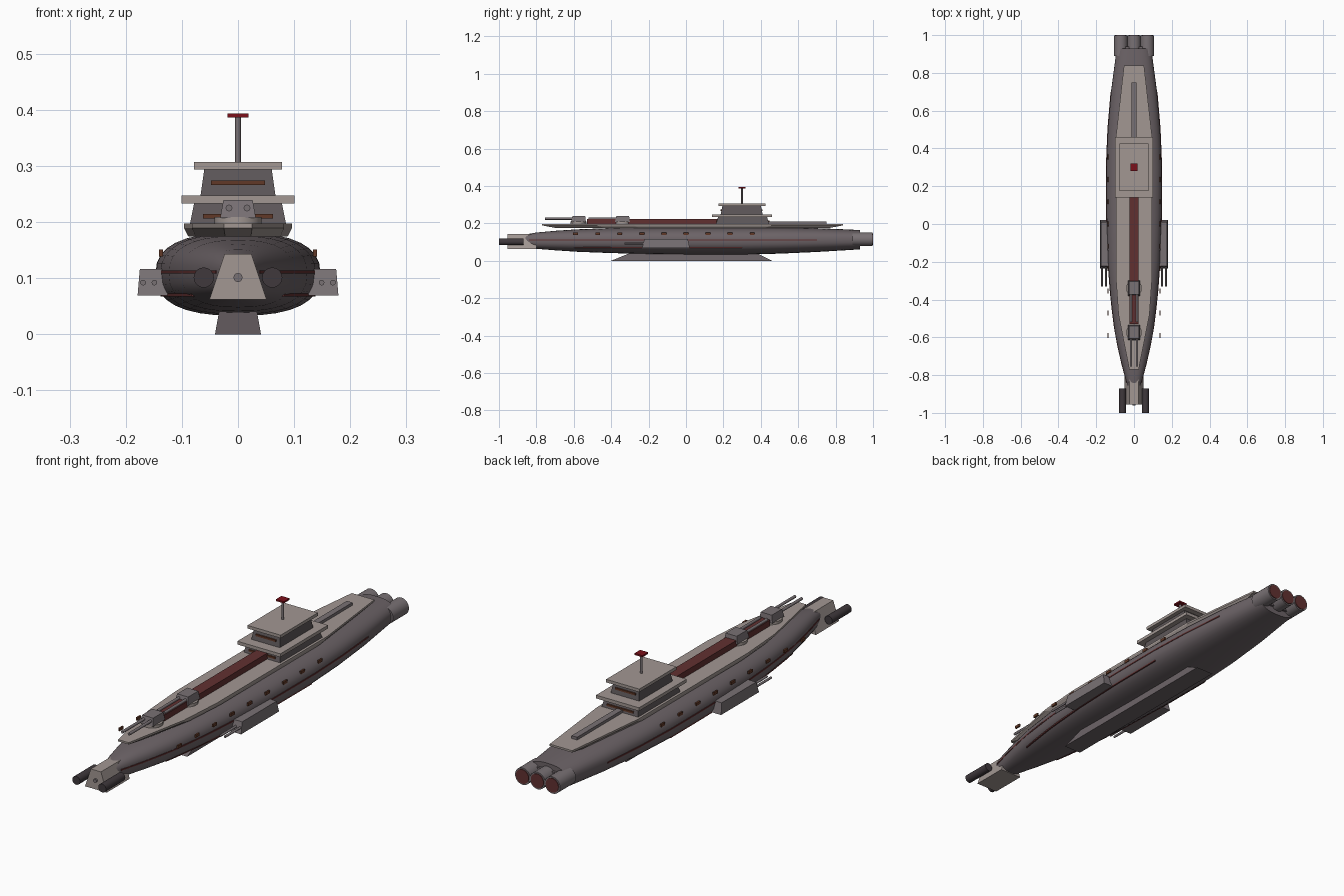
import bpy, bmesh, math
from math import sin, cos, pi

if "Cube" in bpy.data.objects:
    bpy.data.objects.remove(bpy.data.objects["Cube"])


def material(name, r, g, b):
    m = bpy.data.materials.new(name)
    m.diffuse_color = (r, g, b, 1)
    m.use_nodes = True
    m.node_tree.nodes["Principled BSDF"].inputs["Base Color"].default_value = m.diffuse_color
    return m


HULL = material("hull_grey", 0.15, 0.125, 0.135)
PLATE = material("pale_plate", 0.36, 0.31, 0.29)
TOWER = material("tower_dark", 0.11, 0.095, 0.10)
GUN = material("gun_grey", 0.19, 0.165, 0.175)
BLACK = material("tube_dark", 0.05, 0.04, 0.045)
RED = material("dark_red", 0.12, 0.03, 0.03)
BRIGHT = material("signal_red", 0.2, 0.005, 0.01)
AMBER = material("window_amber", 0.12, 0.04, 0.02)


def make(name, verts, faces, mat, smooth=False):
    me = bpy.data.meshes.new(name)
    me.from_pydata(verts, [], faces)
    bm = bmesh.new()
    bm.from_mesh(me)
    bmesh.ops.recalc_face_normals(bm, faces=bm.faces)
    for f in bm.faces:
        f.smooth = smooth
    if smooth:
        for e in bm.edges:
            if len(e.link_faces) == 2 and e.calc_face_angle() > 0.7:
                e.smooth = False
    bm.to_mesh(me)
    bm.free()
    me.materials.append(mat)
    ob = bpy.data.objects.new(name, me)
    bpy.context.collection.objects.link(ob)
    return ob


def loft(name, rings, mat, smooth=False):
    # skin equal-length rings and cap both ends
    n = len(rings[0])
    faces = [(i * n + j, i * n + (j + 1) % n, (i + 1) * n + (j + 1) % n, (i + 1) * n + j)
             for i in range(len(rings) - 1) for j in range(n)]
    faces += [tuple(range(n)), tuple(range((len(rings) - 1) * n, len(rings) * n))]
    return make(name, [v for r in rings for v in r], faces, mat, smooth)


def rect(x0, x1, y0, y1, z):
    return [(x0, y0, z), (x1, y0, z), (x1, y1, z), (x0, y1, z)]


def block(name, bottom, top, z0, z1, mat):
    # box or frustum from two (x0, x1, y0, y1) rectangles
    return loft(name, [rect(*bottom, z0), rect(*top, z1)], mat)


def box(name, x0, x1, y0, y1, z0, z1, mat):
    return block(name, (x0, x1, y0, y1), (x0, x1, y0, y1), z0, z1, mat)


def rod(name, x, z, y0, y1, r, mat, n=16):
    ring = [(x + r * cos(2 * pi * k / n), z + r * sin(2 * pi * k / n)) for k in range(n)]
    return loft(name, [[(a, y, b) for a, b in ring] for y in (y0, y1)], mat, True)


def post(name, x, y, z0, z1, r, mat, n=16):
    ring = [(x + r * cos(2 * pi * k / n), y + r * sin(2 * pi * k / n)) for k in range(n)]
    return loft(name, [[(a, b, z) for a, b in ring] for z in (z0, z1)], mat, True)


# Hull: stations of y, half width, bottom z, top z
STATIONS = [(-0.87, .030, .074, .138), (-0.80, .050, .064, .151), (-0.70, .075, .056, .160),
            (-0.58, .100, .048, .168), (-0.40, .123, .041, .175), (-0.20, .138, .036, .179),
            (0.05, .146, .033, .181), (0.30, .147, .033, .181), (0.50, .139, .038, .179),
            (0.70, .122, .047, .174), (0.85, .102, .056, .168), (0.93, .092, .061, .164)]
EXP = 2.5


def spow(v):
    return math.copysign(abs(v) ** (2 / EXP), v)


N = 32
rings = []
for y, w, b, t in STATIONS:
    c, h = (b + t) / 2, (t - b) / 2
    rings.append([(w * spow(cos(2 * pi * k / N)), y, c + h * spow(sin(2 * pi * k / N)))
                  for k in range(N)])
loft("hull", rings, HULL, True)


def hull_x(y, z):
    # half width of the hull at a given length and height
    for a, b in zip(STATIONS, STATIONS[1:]):
        if a[0] <= y <= b[0]:
            f = (y - a[0]) / (b[0] - a[0])
            _, w, lo, hi = [p + (q - p) * f for p, q in zip(a, b)]
            u = min(1, abs(2 * (z - (lo + hi) / 2) / (hi - lo)))
            return w * (1 - u ** EXP) ** (1 / EXP)


# Red hull stripes following the sides
for tag, s in (("left", -1), ("right", 1)):
    for name, z, y0, y1 in (("upper", .111, -.84, .70), ("lower", .070, -.60, .30)):
        strip = []
        for i in range(17):
            y = y0 + (y1 - y0) * i / 16
            x = hull_x(y, z)
            strip.append([(s * (x - .008), y, z - .003), (s * (x + .002), y, z - .003),
                          (s * (x + .002), y, z + .003), (s * (x - .008), y, z + .003)])
        loft(f"{name}_stripe_{tag}", strip, RED)

# Keel and deck
block("keel", (-.041, .041, -.40, .46), (-.033, .033, -.29, .37), 0, .045, HULL)
half = [(.053, .84), (.096, .46), (.096, -.28), (.082, -.48), (.025, -.77)]
outline = half + [(-x, y) for x, y in reversed(half)]
loft("deck", [[(x * .92, .03 + (y - .03) * .9, .174) for x, y in outline],
              [(x, y, .189) for x, y in outline],
              [(x, y, .197) for x, y in outline]], PLATE)
box("deck_spine", -.025, .025, -.53, .17, .195, .222, RED)
box("stern_rail", -.013, .013, .44, .75, .195, .209, GUN)

# Command tower
block("tower_lower", (-.086, .086, .16, .445), (-.078, .078, .172, .433), .195, .235, TOWER)
box("tower_lower_roof", -.101, .101, .14, .46, .233, .247, PLATE)
block("tower_upper", (-.067, .067, .185, .41), (-.060, .060, .195, .40), .246, .295, TOWER)
box("tower_upper_roof", -.078, .078, .175, .425, .294, .307, PLATE)
post("mast", 0, .30, .306, .388, .005, GUN, 12)
box("mast_head", -.019, .019, .281, .319, .386, .393, BRIGHT)
for y, tag in ((.1635, "front"), (.4415, "back")):
    box(f"lower_window_{tag}", -.062, .062, y - .004, y + .004, .206, .214, AMBER)
for y, tag in ((.189, "front"), (.406, "back")):
    box(f"upper_window_{tag}", -.048, .048, y - .004, y + .004, .266, .274, AMBER)

# Twin-gun deck turrets
for tag, y in (("fore", -.575), ("aft", -.34)):
    post(f"{tag}_turret_base", 0, y, .195, .209, .042, PLATE, 20)
    block(f"{tag}_turret", (-.032, .032, y - .04, y + .04),
          (-.026, .026, y - .032, y + .036), .207, .239, GUN)
    for s in (-1, 1):
        rod(f"{tag}_turret_barrel", s * .016, .225, y - .18, y - .03, .006, GUN, 12)

# Prow ram with torpedo tubes
trap = [(-.051, .062), (.051, .062), (.024, .143), (-.024, .143)]
loft("prow_ram", [[(x, y, z) for x, z in trap] for y in (-.955, -.80)], PLATE)
rod("prow_sensor", 0, .101, -.962, -.94, .008, GUN, 12)
for s in (-1, 1):
    rod("torpedo_tube", s * .061, .101, -1, -.87, .018, BLACK, 20)

# Side gun sponsons
for tag, s in (("left", -1), ("right", 1)):
    block(f"sponson_{tag}", (s * .125, s * .179, -.235, .02),
          (s * .125, s * .175, -.222, .01), .069, .116, GUN)
    for x in (.149, .169):
        rod(f"sponson_barrel_{tag}", s * x, .092, -.33, -.22, .005, GUN, 12)
    # Row of side windows
    for i in range(9):
        y = -.59 + i * .118
        box(f"side_window_{tag}", s * .134, s * .141, y - .013, y + .013, .139, .151, AMBER)

# Stern engines
for x in (-.07, 0, .07):
    rod("engine", x, .115, .89, .997, .036, GUN, 24)
    rod("engine_glow", x, .115, .98, 1.0, .030, RED, 24)
box("engine_mount", -.085, .085, .90, .94, .09, .14, HULL)
